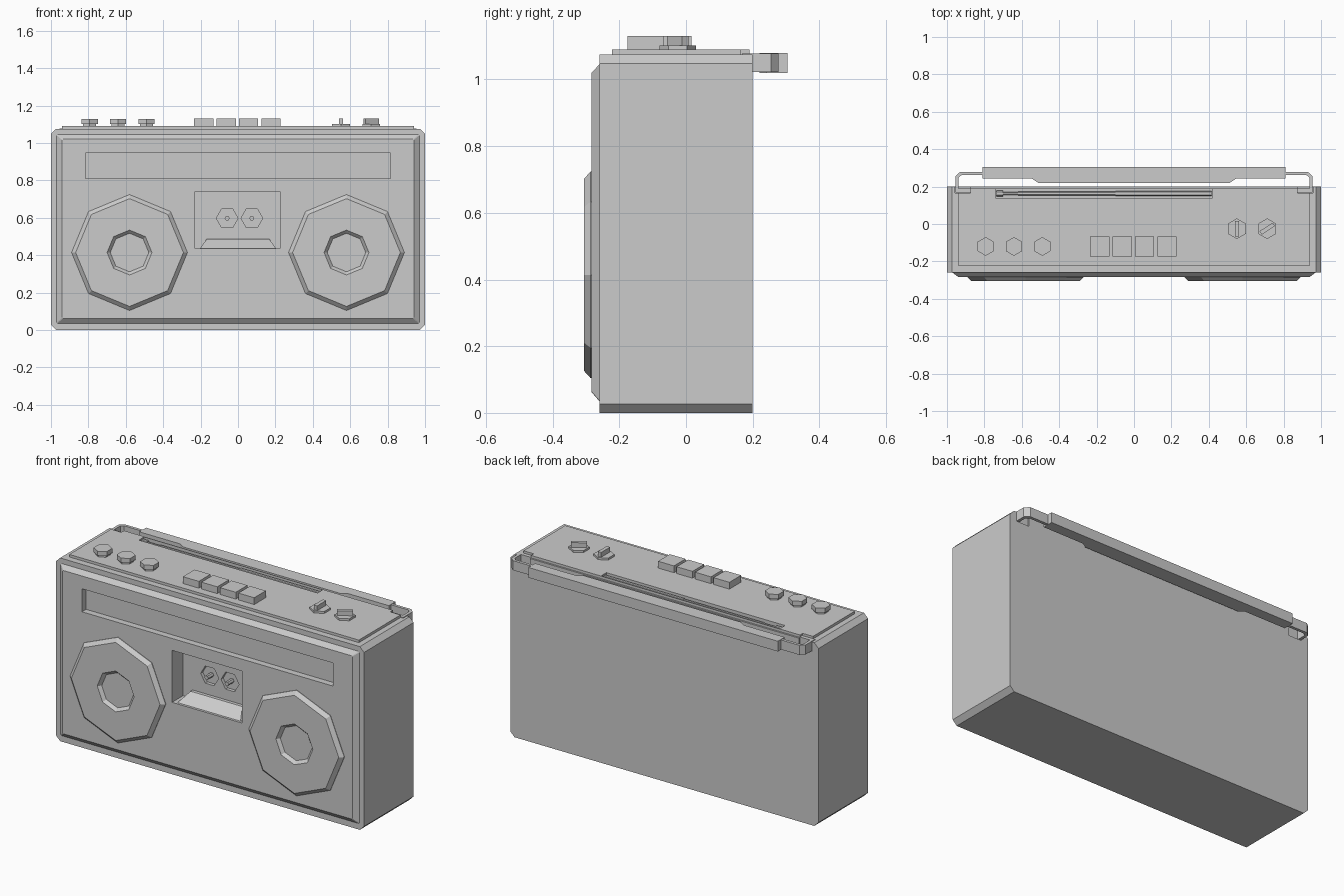
import bpy, bmesh, math
from mathutils import Vector

cube = bpy.data.objects.get("Cube")
if cube:
    bpy.data.objects.remove(cube, do_unlink=True)

grey = bpy.data.materials.new("plain grey")
grey.use_nodes = True
grey.diffuse_color = (0.6, 0.6, 0.6, 1)
grey.node_tree.nodes["Principled BSDF"].inputs["Base Color"].default_value = (0.6, 0.6, 0.6, 1)


def loft(name, rings):
    """Closed solid through rings that have equal point counts."""
    bm = bmesh.new()
    loops = [[bm.verts.new(p) for p in ring] for ring in rings]
    n = len(loops[0])
    for a, b in zip(loops, loops[1:]):
        for i in range(n):
            j = (i + 1) % n
            bm.faces.new((a[i], a[j], b[j], b[i]))
    bm.faces.new(loops[0])
    bm.faces.new(loops[-1])
    bmesh.ops.recalc_face_normals(bm, faces=bm.faces)
    mesh = bpy.data.meshes.new(name)
    bm.to_mesh(mesh)
    bm.free()
    mesh.materials.append(grey)
    ob = bpy.data.objects.new(name, mesh)
    bpy.context.collection.objects.link(ob)
    return ob


def at_y(pts, y):
    return [(x, y, z) for x, z in pts]


def at_z(pts, z):
    return [(x, y, z) for x, y in pts]


def rect(x0, x1, v0, v1):
    return [(x0, v0), (x1, v0), (x1, v1), (x0, v1)]


def box(name, x0, x1, y0, y1, z0, z1):
    return loft(name, [at_z(rect(x0, x1, y0, y1), z) for z in (z0, z1)])


def ngon(cx, cv, r, n, turn=0.0):
    angles = [turn + math.tau * i / n for i in range(n)]
    return [(cx + r * math.cos(a), cv + r * math.sin(a)) for a in angles]


def chamfered(hx, z0, z1, c):
    return [(-hx + c, z0), (hx - c, z0), (hx, z0 + c), (hx, z1 - c),
            (hx - c, z1), (-hx + c, z1), (-hx, z1 - c), (-hx, z0 + c)]


def cut(target, cutter):
    """Subtract the cutter and discard it."""
    mod = target.modifiers.new("cut", "BOOLEAN")
    mod.operation, mod.solver, mod.object = "DIFFERENCE", "EXACT", cutter
    bpy.context.view_layer.update()
    deps = bpy.context.evaluated_depsgraph_get()
    result = bpy.data.meshes.new_from_object(target.evaluated_get(deps))
    target.modifiers.clear()
    target.data = result
    bpy.data.objects.remove(cutter, do_unlink=True)


# Case with chamfered edges and raised front panel
TOP, FRONT = 1.075, -0.283
case = loft("case", [
    at_y(chamfered(1.0, 0, TOP, 0.027), 0.2),
    at_y(chamfered(1.0, 0, TOP, 0.027), -0.26),
    at_y(chamfered(0.97, 0.035, 1.045, 0.004), -0.26),
    at_y(chamfered(0.94, 0.062, 1.02, 0.004), FRONT)])
cut(case, box("dial_cutter", -0.815, 0.815, -0.4, -0.245, 0.81, 0.945))
cut(case, box("bay_cutter", -0.23, 0.225, -0.4, -0.18, 0.435, 0.74))

# Top plate with a channel for the aerial
plate = box("top_plate", -0.94, 0.94, -0.222, 0.19, 1.07, 1.09)
for part in (case, plate):
    cut(part, box("aerial_cutter", -0.74, 0.42, 0.138, 0.186, 1.055, 1.2))
    for s in (-1, 1):
        x0, x1 = sorted((s * 0.873, s * 0.957))
        cut(part, box("hinge_cutter", x0, x1, 0.165, 0.3, 1.02, 1.2))

# Cassette bay: wedge ledge and reel sockets with pins
loft("bay_ledge", [
    [(-0.205, -0.27, 0.434), (0.205, -0.27, 0.434), (0.205, -0.175, 0.434), (-0.205, -0.175, 0.434)],
    [(-0.168, -0.2, 0.485), (0.168, -0.2, 0.485), (0.168, -0.175, 0.485), (-0.168, -0.175, 0.485)]])
for side, x in (("right", -0.058), ("left", 0.074)):
    hexagon = ngon(x, 0.597, 0.058, 6)
    cut(case, loft("reel_cutter", [at_y(hexagon, -0.3), at_y(hexagon, -0.16)]))
    pin = ngon(x, 0.597, 0.013, 6)
    loft(side + "_reel_pin", [at_y(pin, -0.21), at_y(pin, -0.155)])

# Octagonal speakers with dished centres
for side, s in (("right", -1), ("left", 1)):
    cx, cz = s * 0.58, 0.414
    loft(side + "_speaker", [at_y(ngon(cx, cz, r, 8), y) for r, y in (
        (0.31, -0.27), (0.31, -0.286), (0.288, -0.306), (0.12, -0.306), (0.103, -0.288))])

# Round knobs at the right of the top
for i, x in enumerate((-0.793, -0.642, -0.49)):
    loft(f"knob_{i + 1}", [at_z(ngon(x, -0.12, r, 6, math.pi / 2), z) for r, z in (
        (0.04, 1.085), (0.04, 1.102), (0.05, 1.102), (0.05, 1.128))])

# Row of tape keys
for i in range(4):
    x = -0.235 + 0.12 * i
    box(f"key_{i + 1}", x, x + 0.103, -0.175, -0.067, 1.085, 1.13)

# Two selector dials with grip bars
for i, (x, angle) in enumerate(((0.55, 90), (0.712, 33))):
    loft(f"selector_{i + 1}", [at_z(ngon(x, -0.025, 0.055, 6, math.pi / 2), z) for z in (1.085, 1.102)])
    bar = box(f"selector_grip_{i + 1}", -0.042, 0.042, -0.011, 0.011, 1.1, 1.13)
    bar.location = (x, -0.025, 0)
    bar.rotation_euler.z = math.radians(angle)

# Telescopic aerial lying in its channel
for i, (x0, x1, r) in enumerate(((-0.73, -0.62, 0.008), (-0.62, -0.1, 0.011), (-0.1, 0.415, 0.014))):
    ring = ngon(0.163, 1.073, r, 6)
    loft(f"aerial_section_{i + 1}", [[(x, y, z) for y, z in ring] for x in (x0, x1)])
tip = ngon(0.163, 1.073, 0.015, 6)
loft("aerial_tip", [[(x, y, z) for y, z in tip] for x in (-0.735, -0.7)])

# Carrying handle: grip, bent arms and hinge stubs
half = [(0.81, 0.305), (0.81, 0.242), (0.545, 0.242), (0.512, 0.22)]
grip = half + [(-x, y) for x, y in reversed(half)]
loft("handle_grip", [at_z(grip, z) for z in (1.02, 1.08)])
arm = [(0.8, 0.278), (0.93, 0.278), (0.955, 0.255), (0.955, 0.168),
       (0.938, 0.168), (0.938, 0.248), (0.923, 0.261), (0.8, 0.261)]
for side, s in (("right", -1), ("left", 1)):
    loft(side + "_handle_arm", [at_z([(s * x, y) for x, y in arm], z) for z in (1.022, 1.078)])
    x0, x1 = sorted((s * 0.87, s * 0.945))
    box(side + "_handle_hinge", x0, x1, 0.168, 0.19, 1.022, 1.078)
